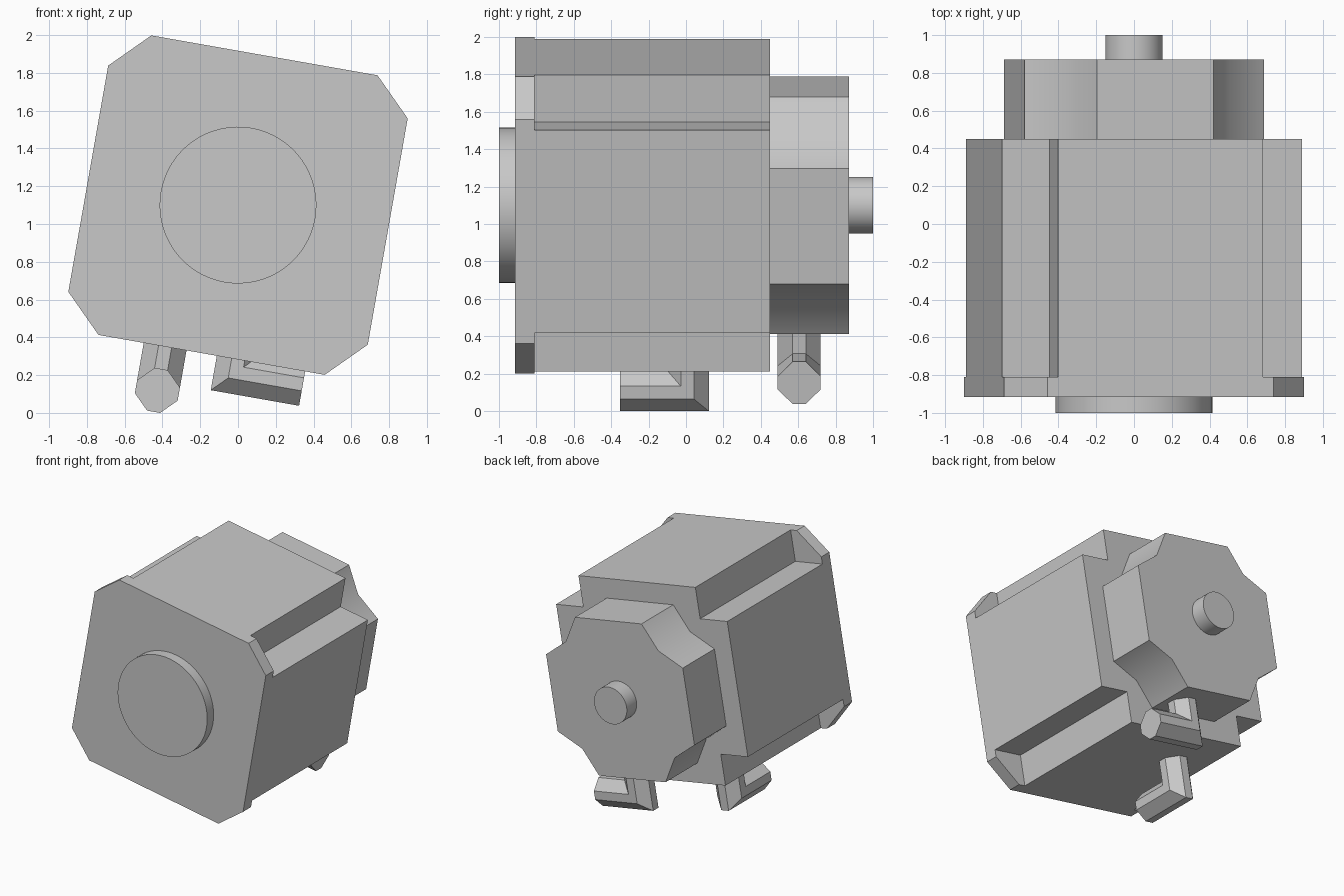
import bpy, bmesh, math
from mathutils import Matrix, Vector

cube = bpy.data.objects.get("Cube")
if cube:
    bpy.data.objects.remove(cube, do_unlink=True)

grey = bpy.data.materials.new("plain grey")
grey.use_nodes = True
colour = (0.58, 0.58, 0.58, 1)
grey.diffuse_color = colour
grey.node_tree.nodes["Principled BSDF"].inputs["Base Color"].default_value = colour

# The whole motor is rolled about its shaft
POSE = Matrix.Translation((0, 0, 1.1)) @ Matrix.Rotation(math.radians(10), 4, 'Y')


def loft(name, rings):
    """Skin a list of equal-length rings and cap both ends."""
    bm = bmesh.new()
    loops = [[bm.verts.new(POSE @ Vector(p)) for p in ring] for ring in rings]
    for a, b in zip(loops, loops[1:]):
        for i in range(len(a)):
            j = (i + 1) % len(a)
            bm.faces.new((a[i], a[j], b[j], b[i]))
    bm.faces.new(loops[0])
    bm.faces.new(loops[-1])
    bmesh.ops.recalc_face_normals(bm, faces=bm.faces)
    mesh = bpy.data.meshes.new(name)
    bm.to_mesh(mesh)
    bm.free()
    mesh.materials.append(grey)
    obj = bpy.data.objects.new(name, mesh)
    bpy.context.collection.objects.link(obj)
    bpy.ops.object.select_all(action='DESELECT')
    obj.select_set(True)
    bpy.context.view_layer.objects.active = obj
    bpy.ops.object.shade_smooth_by_angle(angle=math.radians(30))
    return obj


def extrude(name, outline, y0, y1):
    return loft(name, [[(x, y, z) for x, z in outline] for y in (y0, y1)])


def four_corners(corner):
    """Repeat one corner's points by quarter turns."""
    points = []
    for turn in range(4):
        for x, z in corner:
            for _ in range(turn):
                x, z = z, -x
            points.append((x, z))
    return points


def circle(radius, count=64):
    return [(radius * math.cos(math.tau * i / count),
             radius * math.sin(math.tau * i / count)) for i in range(count)]


# Front plate, notched body and rear cap with hollowed corners
extrude("front_flange", four_corners([(0.608, 0.805), (0.805, 0.608)]), -0.915, -0.81)
extrude("motor_body", four_corners([(0.55, 0.805), (0.55, 0.55), (0.805, 0.55)]), -0.81, 0.45)
extrude("rear_cap", four_corners([(0.313, 0.643), (0.435, 0.435), (0.643, 0.313)]), 0.45, 0.87)

# Round bosses on the shaft line
extrude("front_boss", circle(0.415), -1.0, -0.915)
extrude("rear_shaft", circle(0.152), 0.87, 1.0)


def elbow(name, location, angle):
    """Octagonal fitting: a leg going up and a mitred arm going sideways."""
    section = four_corners([(0.035, 0.115), (0.115, 0.035)])
    rings = [[(s, t, 0.24) for s, t in section],
             [(s, t, s) for s, t in section],
             [(0.36, t, s) for s, t in section]]
    place = Matrix.Translation(location) @ Matrix.Rotation(angle, 4, 'Z')
    loft(name, [[place @ Vector(p) for p in ring] for ring in rings])


# Cable fittings underneath
elbow("rear_cable_elbow", (0.143, 0.605, -0.875), 0)
elbow("body_cable_elbow", (-0.25, 0.007, -1.04), -math.pi / 2)
